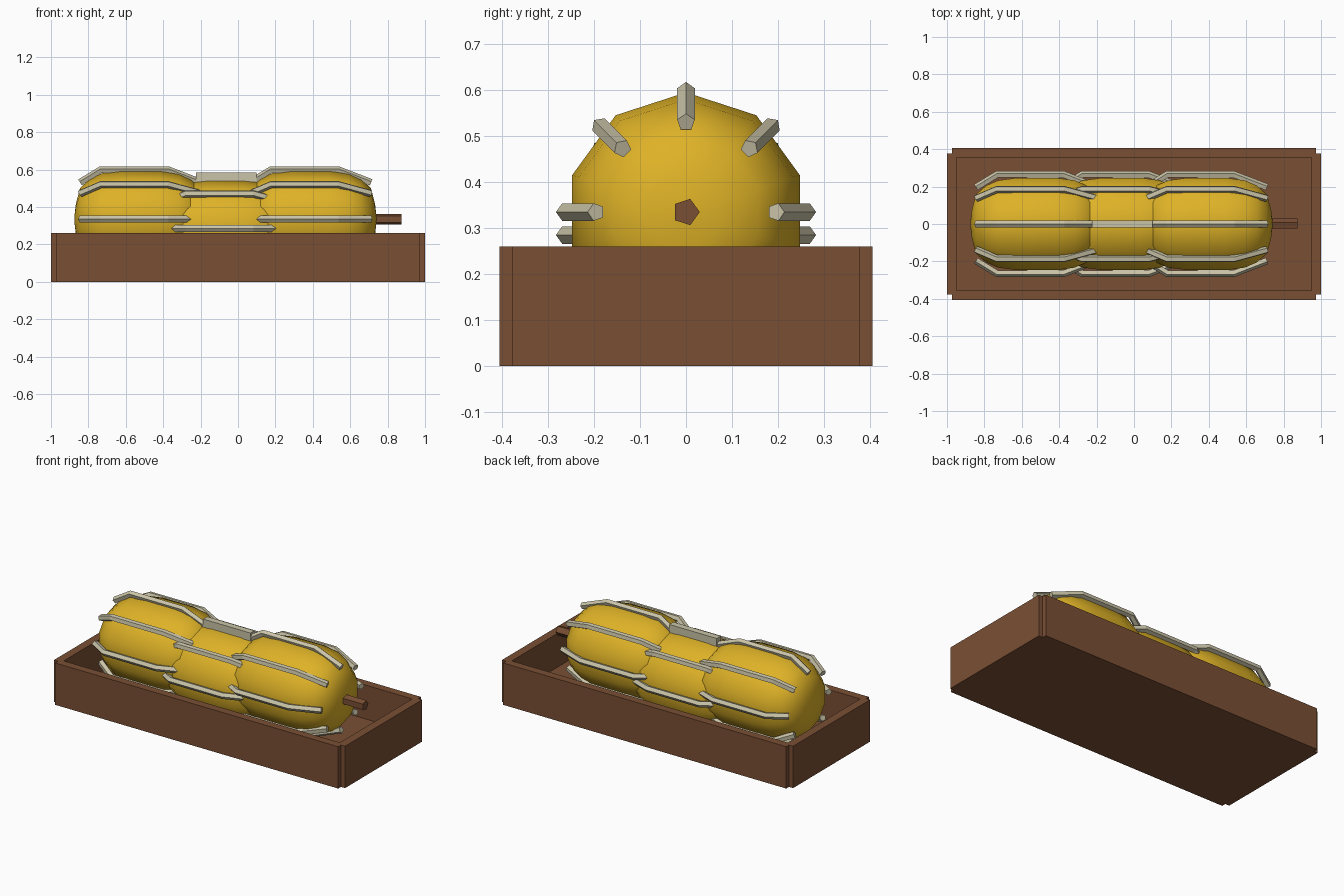
import bpy, bmesh, math
from mathutils import Vector

if "Cube" in bpy.data.objects:
    bpy.data.objects.remove(bpy.data.objects["Cube"])


def mat(name, rgb):
    m = bpy.data.materials.new(name)
    m.diffuse_color = (*rgb, 1)
    m.use_nodes = True
    m.node_tree.nodes["Principled BSDF"].inputs["Base Color"].default_value = m.diffuse_color
    return m


GOLD = mat("golden yellow", (0.73, 0.445, 0.02))
BROWN = mat("brown wood", (0.195, 0.078, 0.034))
CREAM = mat("cream", (0.59, 0.55, 0.39))


def finish(name, bm, material, smooth=False):
    bmesh.ops.recalc_face_normals(bm, faces=bm.faces[:])
    me = bpy.data.meshes.new(name)
    bm.to_mesh(me)
    bm.free()
    me.materials.append(material)
    for p in me.polygons:
        p.use_smooth = smooth
    ob = bpy.data.objects.new(name, me)
    bpy.context.collection.objects.link(ob)
    return ob


def box(name, lo, hi, material):
    bm = bmesh.new()
    bmesh.ops.create_cube(bm, size=1)
    lo, hi = Vector(lo), Vector(hi)
    for v in bm.verts:
        v.co = [(lo[i] + hi[i]) / 2 + v.co[i] * (hi[i] - lo[i]) for i in range(3)]
    return finish(name, bm, material)


def loft(bm, rings):
    """Skin equal-length rings of points and cap both ends."""
    vs = [[bm.verts.new(p) for p in ring] for ring in rings]
    n = len(vs[0])
    for a, b in zip(vs, vs[1:]):
        for i in range(n):
            j = (i + 1) % n
            bm.faces.new((a[i], a[j], b[j], b[i]))
    bm.faces.new(vs[0])
    bm.faces.new(vs[-1])


# Tray: floor, long walls, end walls
box("tray_floor", (-0.972, -0.378, 0), (0.972, 0.378, 0.05), BROWN)
for s, side in ((-1, "front"), (1, "back")):
    ys = sorted((s * 0.355, s * 0.405))
    box("tray_wall_" + side, (-0.972, ys[0], 0), (0.972, ys[1], 0.26), BROWN)
for s, side in ((-1, "left"), (1, "right")):
    xs = sorted((s * 0.948, s * 1.0))
    box("tray_end_" + side, (xs[0], -0.378, 0), (xs[1], 0.378, 0.26), BROWN)

# Lobe half profile: distance from the lobe middle, radius
HALF = [(0.352, 0.02), (0.345, 0.08), (0.323, 0.165), (0.27, 0.215),
        (0.205, 0.245), (0.10, 0.26)]
PROFILE = [(-x, r) for x, r in HALF] + HALF[::-1]


def lobe(name, cx, cz):
    bm = bmesh.new()
    rings = []
    for x, r in PROFILE:
        angles = [math.pi / 2 + math.tau * i / 10 for i in range(10)]
        rings.append([(cx + x, r * math.cos(a), cz + r * math.sin(a)) for a in angles])
    loft(bm, rings)
    finish(name, bm, GOLD, smooth=True)


# Rib path along a lobe: distance from the lobe middle, radius
RIB = [Vector(p) for p in ((-0.322, 0.195), (-0.211, 0.263), (0.147, 0.263), (0.323, 0.195))]


def ribs(name, cx, cz, skip_top=False):
    """Eight five-sided strips around a lobe."""
    bm = bmesh.new()
    for k in range(8):
        if skip_top and k == 2:
            continue
        a = math.tau * k / 8
        out = Vector((0, math.cos(a), math.sin(a)))
        side = Vector((0, -math.sin(a), math.cos(a)))
        rings = []
        for i, p in enumerate(RIB):
            d = Vector((0, 0))
            if i > 0:
                d += (p - RIB[i - 1]).normalized()
            if i < len(RIB) - 1:
                d += (RIB[i + 1] - p).normalized()
            d.normalize()
            normal = Vector((-d.y, 0, 0)) + out * d.x
            base = Vector((cx + p.x, 0, cz)) + out * p.y
            rings.append([base + 0.02 * (normal * math.cos(t) + side * math.sin(t))
                          for t in (math.tau * j / 5 for j in range(5))])
        loft(bm, rings)
    finish(name, bm, CREAM)


# Three overlapping lobes, the middle one set lower
for part, cx, cz in (("left", -0.522, 0.335), ("middle", -0.067, 0.285), ("right", 0.388, 0.335)):
    lobe("body_" + part, cx, cz)
    ribs("ribs_" + part, cx, cz, skip_top=(part == "middle"))

# Plain block on top of the middle lobe
box("top_block", (-0.225, -0.02, 0.535), (0.10, 0.02, 0.585), CREAM)

# Five-sided stick
bm = bmesh.new()
loft(bm, [[(x, 0.03 * math.cos(math.tau * i / 5), 0.335 + 0.03 * math.sin(math.tau * i / 5))
           for i in range(5)] for x in (0.6, 0.875)])
finish("stick", bm, BROWN)
